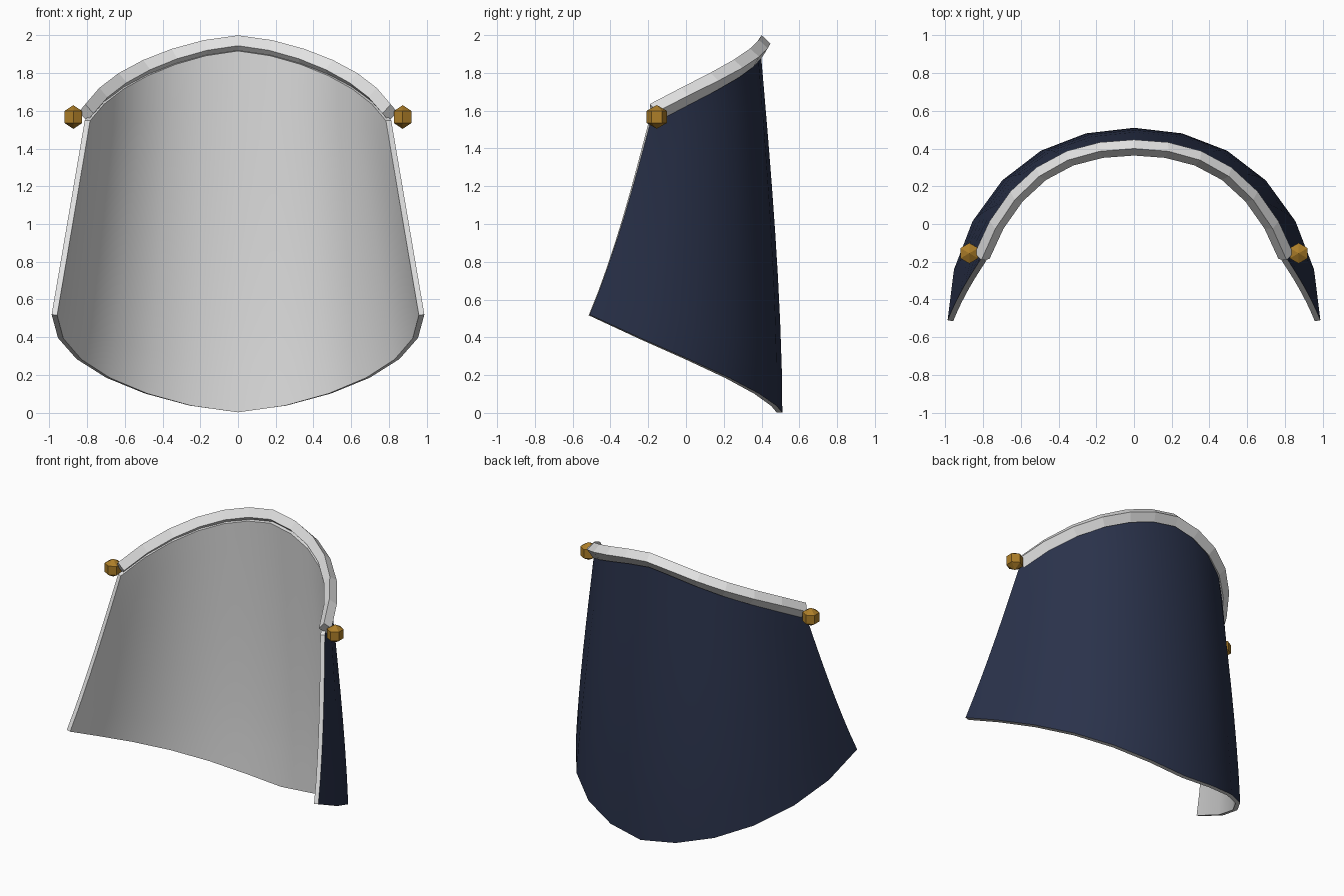
import bpy, bmesh, math
from mathutils import Vector, Matrix

if "Cube" in bpy.data.objects:
    bpy.data.objects.remove(bpy.data.objects["Cube"])


def material(name, colour):
    m = bpy.data.materials.new(name)
    m.diffuse_color = (*colour, 1)
    m.use_nodes = True
    m.node_tree.nodes["Principled BSDF"].inputs["Base Color"].default_value = m.diffuse_color
    return m


NAVY = material("navy cloth", (0.023, 0.032, 0.07))
SILVER = material("pale trim", (0.76, 0.76, 0.76))
GOLD = material("gold", (0.42, 0.21, 0.022))


def finish(name, bm, mats):
    bmesh.ops.recalc_face_normals(bm, faces=bm.faces)
    me = bpy.data.meshes.new(name)
    bm.to_mesh(me)
    bm.free()
    ob = bpy.data.objects.new(name, me)
    bpy.context.collection.objects.link(ob)
    for m in mats:
        me.materials.append(m)
    return ob


def arc(t, half_angle, x_end, y_end, y_mid, z_mid, z_end):
    """Point on an elliptical arc, t from -1 (left end) to 1 (right end)."""
    h = math.radians(half_angle)
    drop = (1 - math.cos(t * h)) / (1 - math.cos(h))
    return Vector((x_end * math.sin(t * h) / math.sin(h),
                   y_mid + (y_end - y_mid) * drop + 0.02 * math.sin(math.pi * abs(t)) ** 2,
                   z_mid + (z_end - z_mid) * abs(t) ** 1.5))


# Draped shell: navy outside, pale lining inside
COLS, ROWS = 12, 8
bm = bmesh.new()
grid = []
for r in range(ROWS + 1):
    v = r / ROWS
    row = []
    for c in range(COLS + 1):
        t = 2 * c / COLS - 1
        low = arc(t, 90, 0.988, -0.51, 0.51, 0.002, 0.52)
        top = arc(t, 70, 0.812, -0.185, 0.395, 1.92, 1.55)
        p = low.lerp(top, v)
        p.y += 0.02 * math.sin(math.pi * v ** 0.8)
        row.append(bm.verts.new(p))
    grid.append(row)
for r in range(ROWS):
    for c in range(COLS):
        bm.faces.new((grid[r][c], grid[r + 1][c], grid[r + 1][c + 1], grid[r][c + 1]))
shell = finish("draped_shell", bm, [NAVY, SILVER])
# the navy side must point out of the back
if any(p.normal.y < 0 for p in shell.data.polygons if abs(p.center.x) < 0.2):
    shell.data.flip_normals()
bpy.context.view_layer.objects.active = shell
shell.select_set(True)
bpy.ops.object.shade_smooth_by_angle(angle=math.radians(40))
solid = shell.modifiers.new("thickness", 'SOLIDIFY')
solid.thickness = 0.03
solid.offset = -1
solid.material_offset = 1
solid.material_offset_rim = 1
# keep the rim crisp after thickening
edge = shell.modifiers.new("crisp rim", 'EDGE_SPLIT')
edge.split_angle = math.radians(40)

# Collar: four-sided bar swept along the top edge
SEGS = 12
path = [arc(2 * i / SEGS - 1, 70, 0.805, -0.17, 0.405, 1.95, 1.59) for i in range(SEGS + 1)]
bm = bmesh.new()
rings = []
for i, p in enumerate(path):
    tangent = (path[min(i + 1, SEGS)] - path[max(i - 1, 0)]).normalized()
    side = tangent.cross(Vector((0, 0, 1))).normalized()
    if side.y * (p.y + 0.4) + side.x * p.x < 0:
        side = -side
    up = tangent.cross(side).normalized()
    if up.z < 0:
        up = -up
    rings.append([bm.verts.new(p + side * s + up * u)
                  for s, u in ((-0.005, 0.05), (-0.042, -0.005), (0.005, -0.05), (0.042, 0.005))])
for a, b in zip(rings, rings[1:]):
    for k in range(4):
        bm.faces.new((a[k], a[(k + 1) % 4], b[(k + 1) % 4], b[k]))
bm.faces.new(rings[0])
bm.faces.new(rings[-1])
finish("collar", bm, [SILVER])

# Clasp studs at both collar ends: six-sided, corners toward front and back
for name, sx in (("left_clasp", -1), ("right_clasp", 1)):
    bm = bmesh.new()
    bmesh.ops.create_uvsphere(bm, u_segments=6, v_segments=3, radius=0.063)
    if max(v.co.x for v in bm.verts) > max(v.co.y for v in bm.verts):
        bmesh.ops.rotate(bm, verts=bm.verts, cent=(0, 0, 0),
                         matrix=Matrix.Rotation(math.pi / 2, 3, 'Z'))
    bmesh.ops.translate(bm, verts=bm.verts, vec=(sx * 0.873, -0.155, 1.567))
    finish(name, bm, [GOLD])
